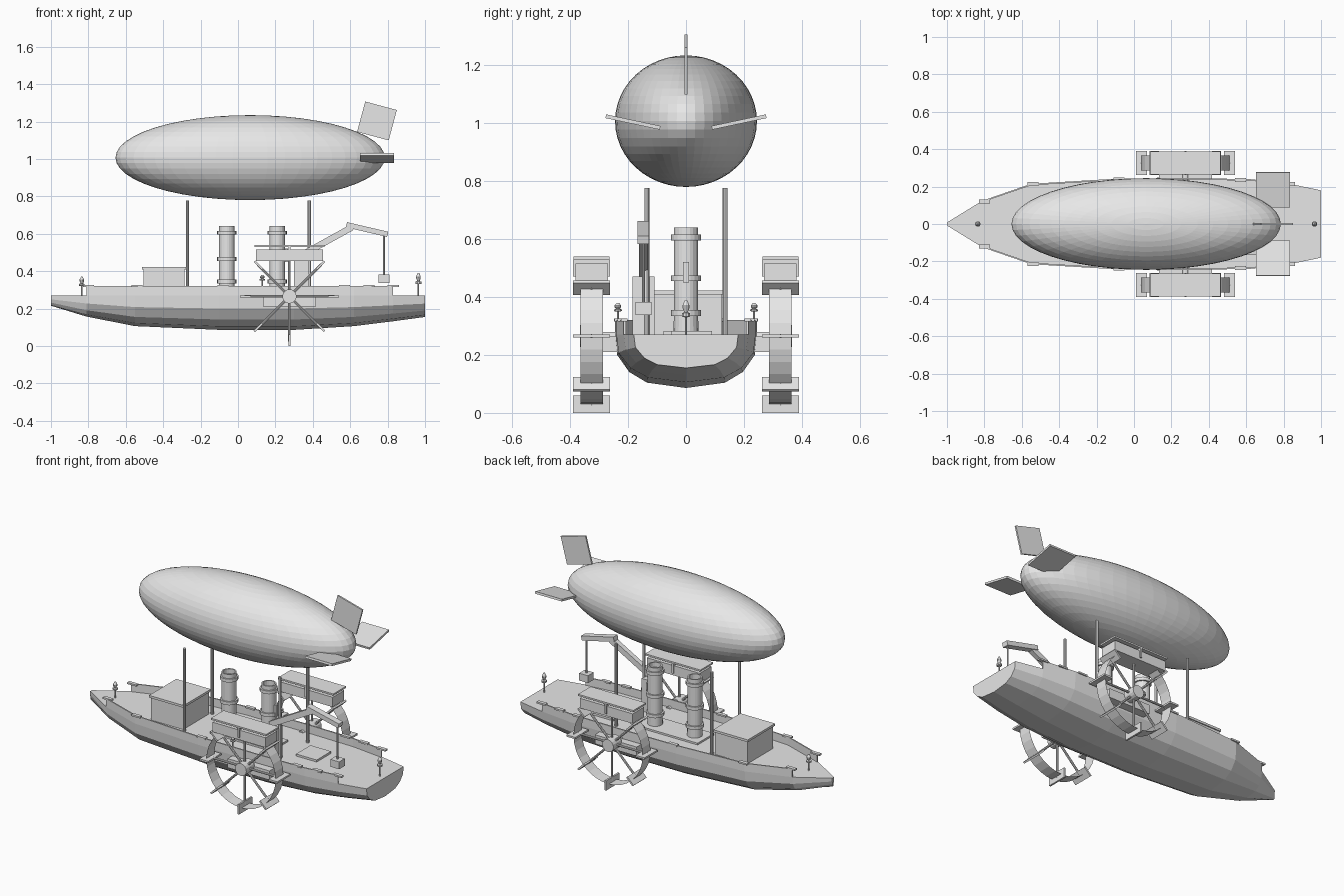
import bpy, bmesh, math
from mathutils import Matrix, Vector

cube = bpy.data.objects.get("Cube")
if cube:
    bpy.data.objects.remove(cube, do_unlink=True)

grey = bpy.data.materials.new("plain_grey")
grey.use_nodes = True
grey.diffuse_color = (0.8, 0.8, 0.8, 1)
grey.node_tree.nodes["Principled BSDF"].inputs["Base Color"].default_value = (0.8, 0.8, 0.8, 1)


def finish(name, bm, closed=True):
    if closed:
        bmesh.ops.recalc_face_normals(bm, faces=bm.faces[:])
    mesh = bpy.data.meshes.new(name)
    bm.to_mesh(mesh)
    bm.free()
    mesh.materials.append(grey)
    obj = bpy.data.objects.new(name, mesh)
    bpy.context.collection.objects.link(obj)
    return obj


def box(name, center, size, axis="Y", angle=0):
    bm = bmesh.new()
    m = (Matrix.Translation(center) @ Matrix.Rotation(math.radians(angle), 4, axis)
         @ Matrix.Diagonal((*size, 1)))
    bmesh.ops.create_cube(bm, size=1, matrix=m)
    return finish(name, bm)


def rod(name, a, b, r, sides=8, caps=True):
    a, b = Vector(a), Vector(b)
    d = b - a
    bm = bmesh.new()
    m = Matrix.Translation((a + b) / 2) @ d.to_track_quat("Z", "Y").to_matrix().to_4x4()
    bmesh.ops.create_cone(bm, cap_ends=caps, segments=sides, radius1=r, radius2=r,
                          depth=d.length, matrix=m)
    return finish(name, bm, caps)


def lathe(name, profile, x, y, sides=20):
    bm = bmesh.new()
    rings = []
    for r, z in profile:
        rings.append([bm.verts.new((x + r * math.cos(t), y + r * math.sin(t), z))
                      for t in (2 * math.pi * i / sides for i in range(sides))])
    for lo, hi in zip(rings, rings[1:]):
        for i in range(sides):
            j = (i + 1) % sides
            bm.faces.new((lo[i], lo[j], hi[j], hi[i]))
    bm.faces.new(rings[0])
    bm.faces.new(rings[-1])
    return finish(name, bm)


# Hull stations: position, half width, keel height
DECK, RAIL = 0.27, 0.32
stations = [(-1, 0.008, 0.215), (-0.81, 0.125, 0.157), (-0.55, 0.215, 0.106),
            (-0.1, 0.242, 0.086), (0.3, 0.245, 0.086), (0.62, 0.24, 0.106),
            (0.83, 0.215, 0.132), (1, 0.18, 0.155)]
half = [(1, 1), (0.97, 0.62), (0.8, 0.3), (0.55, 0.1), (0, 0)]
section = half + [(-w, h) for w, h in half[-2::-1]]
bm = bmesh.new()
rings = [[bm.verts.new((x, w * fw, k + (DECK - k) * fh)) for fw, fh in section]
         for x, w, k in stations]
for a, b in zip(rings, rings[1:]):
    for i in range(len(section)):
        j = (i + 1) % len(section)
        bm.faces.new((a[i], a[j], b[j], b[i]))
bm.faces.new(rings[0])
bm.faces.new(rings[-1])
finish("hull", bm)

# Bulwarks along the deck edge, with small rail pads
for s, side in ((1, "left"), (-1, "right")):
    bm = bmesh.new()
    rows = []
    for x, w, k in stations[1:-1]:
        rows.append([bm.verts.new((x, s * y, z)) for y, z in
                     ((w, DECK), (w, RAIL), (w - 0.008, RAIL), (w - 0.008, DECK))])
    for a, b in zip(rows, rows[1:]):
        for i in range(4):
            j = (i + 1) % 4
            bm.faces.new((a[i], a[j], b[j], b[i]))
    bm.faces.new(rows[0])
    bm.faces.new(rows[-1])
    finish(side + "_bulwark", bm)
    for x, y in ((-0.8, 0.12), (-0.54, 0.213), (-0.08, 0.237), (0.57, 0.236),
                 (0.7, 0.226), (0.83, 0.213)):
        box(side + "_rail_pad", (x, s * y, RAIL), (0.06, 0.022, 0.01))


# Lanterns on short posts
def lantern(x, y, z, h):
    lathe("lantern", [(0.004, z), (0.004, z + h * 0.5), (0.015, z + h * 0.52),
                      (0.015, z + h * 0.62), (0.006, z + h * 0.64), (0.012, z + h * 0.75),
                      (0.012, z + h * 0.85), (0.004, z + h)], x, y, 10)


lantern(-0.835, 0, DECK, 0.1)
lantern(0.965, 0, DECK, 0.12)
for y in (-0.235, 0.235):
    lantern(0.13, y, RAIL, 0.06)

# Cabin, hatches and masts
box("cabin", (-0.395, 0, 0.34), (0.22, 0.25, 0.14))
box("cabin_roof", (-0.395, 0, 0.415), (0.235, 0.264, 0.014))
box("funnel_base", (0.075, 0, 0.275), (0.42, 0.16, 0.012))
box("aft_hatch", (0.5, 0.02, 0.275), (0.14, 0.14, 0.015))
for x in (-0.27, 0.38):
    for y in (-0.135, 0.135):
        rod("mast", (x, y, DECK), (x, y, 0.777), 0.009)

# Funnels with raised bands
for x in (-0.06, 0.21):
    profile = [(0.043, DECK)]
    for z in (0.335, 0.455, 0.595):
        profile += [(0.042, z), (0.051, z), (0.051, z + 0.02), (0.042, z + 0.02)]
    profile += [(0.042, 0.64), (0.034, 0.64), (0.034, 0.61)]
    lathe("funnel", profile, x, 0)
box("steam_whistle", (0.258, 0, 0.485), (0.016, 0.02, 0.07))

# Cargo crane
cy = -0.147
box("crane_base", (0.34, cy, 0.37), (0.08, 0.075, 0.2))


def beam(name, a, b, width, depth):
    dx, dz = b[0] - a[0], b[1] - a[1]
    box(name, ((a[0] + b[0]) / 2, cy, (a[1] + b[1]) / 2),
        (math.hypot(dx, dz), width, depth), "Y", -math.degrees(math.atan2(dz, dx)))


beam("crane_lower_arm", (0.33, 0.48), (0.61, 0.635), 0.03, 0.034)
beam("crane_upper_arm", (0.58, 0.648), (0.8, 0.597), 0.04, 0.028)
rod("crane_cable", (0.78, cy, 0.37), (0.78, cy, 0.6), 0.005)
box("crane_load", (0.78, cy, 0.36), (0.06, 0.055, 0.045))

# Paddle wheels with sponsons and covers
wx, wz = 0.275, 0.265
for s, side in ((1, "left"), (-1, "right")):
    y = s * 0.326
    box(side + "_sponson", (wx, s * 0.26, 0.238), (0.285, 0.06, 0.056))
    rod(side + "_axle", (wx, s * 0.22, wz), (wx, y, wz), 0.015, 12)
    rod(side + "_hub", (wx, y - 0.04, wz), (wx, y + 0.04, wz), 0.038, 16)
    rod(side + "_wheel_band", (wx, y - 0.039, wz), (wx, y + 0.039, wz), 0.235, 32, False)
    for i in range(8):
        a = math.radians(45 * i)
        c, n = math.cos(a), math.sin(a)
        rod(side + "_spoke", (wx, y, wz), (wx + 0.24 * c, y, wz + 0.24 * n), 0.007)
        box(side + "_paddle", (wx + 0.235 * c, y, wz + 0.235 * n), (0.06, 0.128, 0.011),
            "Y", -45 * i)
    box(side + "_wheel_cover", (wx, y, 0.485), (0.36, 0.112, 0.06))
    box(side + "_cover_lid", (wx, y, 0.535), (0.376, 0.124, 0.01))

# Envelope and tail fins
bm = bmesh.new()
bmesh.ops.create_uvsphere(bm, u_segments=48, v_segments=24, radius=1,
                          matrix=Matrix.Translation((0.065, 0, 1.007))
                          @ Matrix.Diagonal((0.72, 0.245, 0.227, 1)))
finish("envelope", bm)
box("top_fin", (0.743, 0, 1.203), (0.175, 0.01, 0.168), "Y", 15)
for s, side in ((1, "left"), (-1, "right")):
    box(side + "_fin", (0.742, s * 0.183, 1.004), (0.182, 0.192, 0.013), "X", s * 12)
